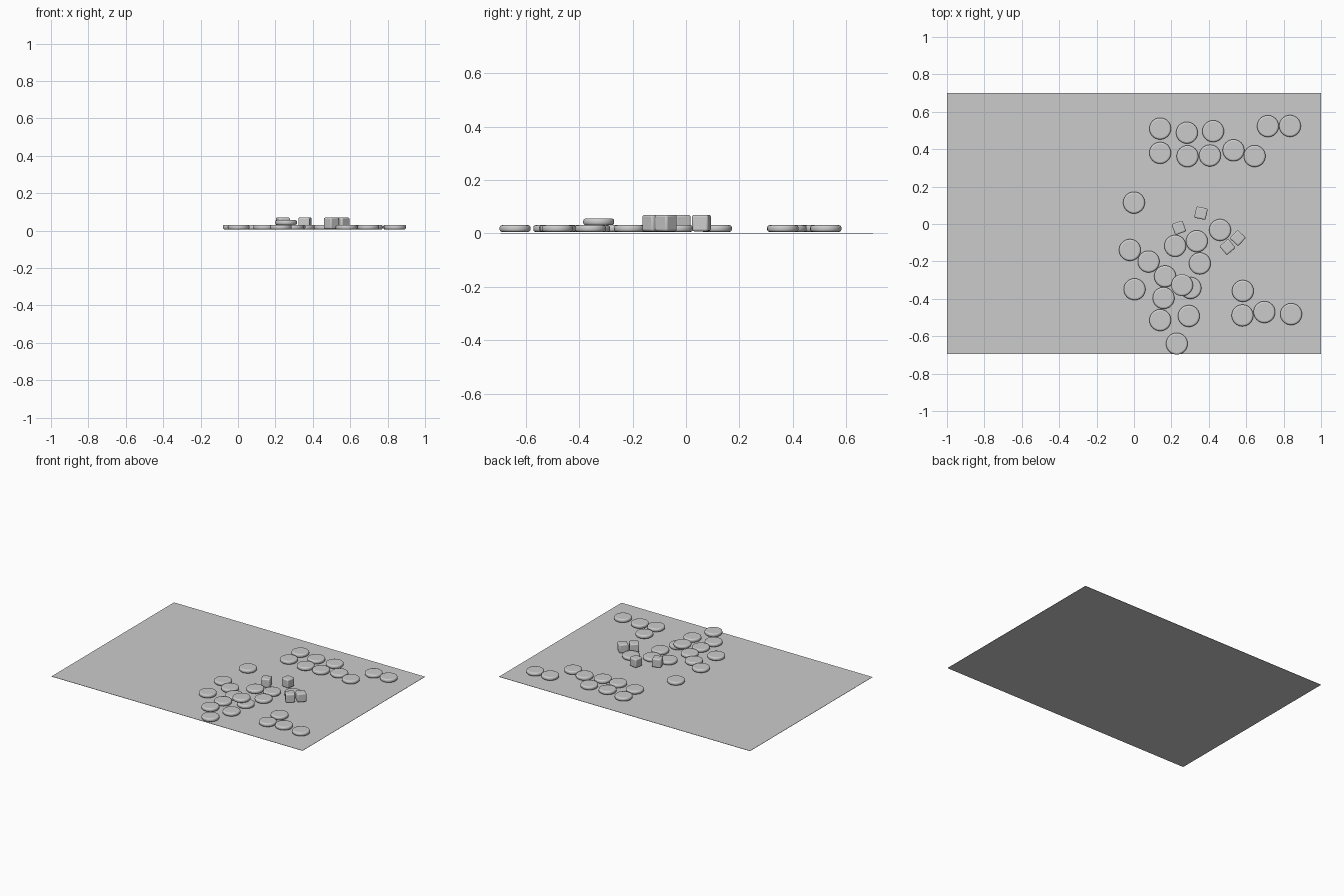
import bpy, bmesh
from math import radians, cos, sin, pi

if "Cube" in bpy.data.objects:
    bpy.data.objects.remove(bpy.data.objects["Cube"])

# thin board lying on the ground
bpy.ops.mesh.primitive_cube_add(size=1, location=(0, 0.003, 0.001))
board = bpy.context.object
board.name = "board"
board.scale = (2, 1.394, 0.002)

# counter: rounded-edge disc, lathed from a half profile
R, H, E, SEG = 0.058, 0.025, 0.009, 40
profile = [(R - E + E * cos(a), H / 2 + (H / 2 - E) * s + E * sin(a))
           for s, angles in ((-1, (-90, -60, -30, 0)), (1, (0, 30, 60, 90)))
           for a in map(radians, angles)]

bm = bmesh.new()
rings = [[bm.verts.new((r * cos(2 * pi * i / SEG), r * sin(2 * pi * i / SEG), z))
          for i in range(SEG)] for r, z in profile]
for a, b in zip(rings, rings[1:]):
    for i in range(SEG):
        j = (i + 1) % SEG
        bm.faces.new((a[i], a[j], b[j], b[i]))
bm.faces.new(rings[0][::-1])
bm.faces.new(rings[-1])
for f in bm.faces:
    f.smooth = len(f.verts) == 4
counter_mesh = bpy.data.meshes.new("counter")
bm.to_mesh(counter_mesh)
bm.free()

# die: cube with softened edges
D = 0.062
bm = bmesh.new()
bmesh.ops.create_cube(bm, size=D)
bmesh.ops.bevel(bm, geom=bm.edges[:], offset=0.008, segments=3, profile=0.5, affect='EDGES')
for f in bm.faces:
    f.smooth = f.calc_area() < 0.001
die_mesh = bpy.data.meshes.new("die")
bm.to_mesh(die_mesh)
bm.free()


def place(mesh, name, x, y, z, angle=0):
    ob = bpy.data.objects.new(name, mesh)
    ob.location = (x, y, z)
    ob.rotation_euler.z = radians(angle)
    bpy.context.collection.objects.link(ob)


# counters scattered on the board
BASE = 0.006
counters = [
    (0.14, 0.51), (0.14, 0.38), (0.283, 0.488), (0.286, 0.362), (0.423, 0.496),
    (0.406, 0.366), (0.532, 0.394), (0.645, 0.363), (0.716, 0.523), (0.834, 0.524),
    (0, 0.114), (-0.022, -0.139), (0.078, -0.201), (0.22, -0.117), (0.336, -0.092),
    (0.46, -0.032), (0.352, -0.211), (0.166, -0.28), (0.003, -0.349), (0.158, -0.396),
    (0.302, -0.342), (0.14, -0.514), (0.293, -0.492), (0.229, -0.64),
    (0.582, -0.358), (0.58, -0.489), (0.697, -0.471), (0.84, -0.482)]
for x, y in counters:
    place(counter_mesh, "counter", x, y, BASE)

# one counter stacked on another
place(counter_mesh, "stacked_counter", 0.257, -0.327, BASE + H)

# dice
for x, y, angle in ((0.358, 0.058, -12), (0.24, -0.02, 20), (0.5, -0.123, 40), (0.555, -0.075, 47)):
    place(die_mesh, "die", x, y, BASE + 0.002 + D / 2, angle)
